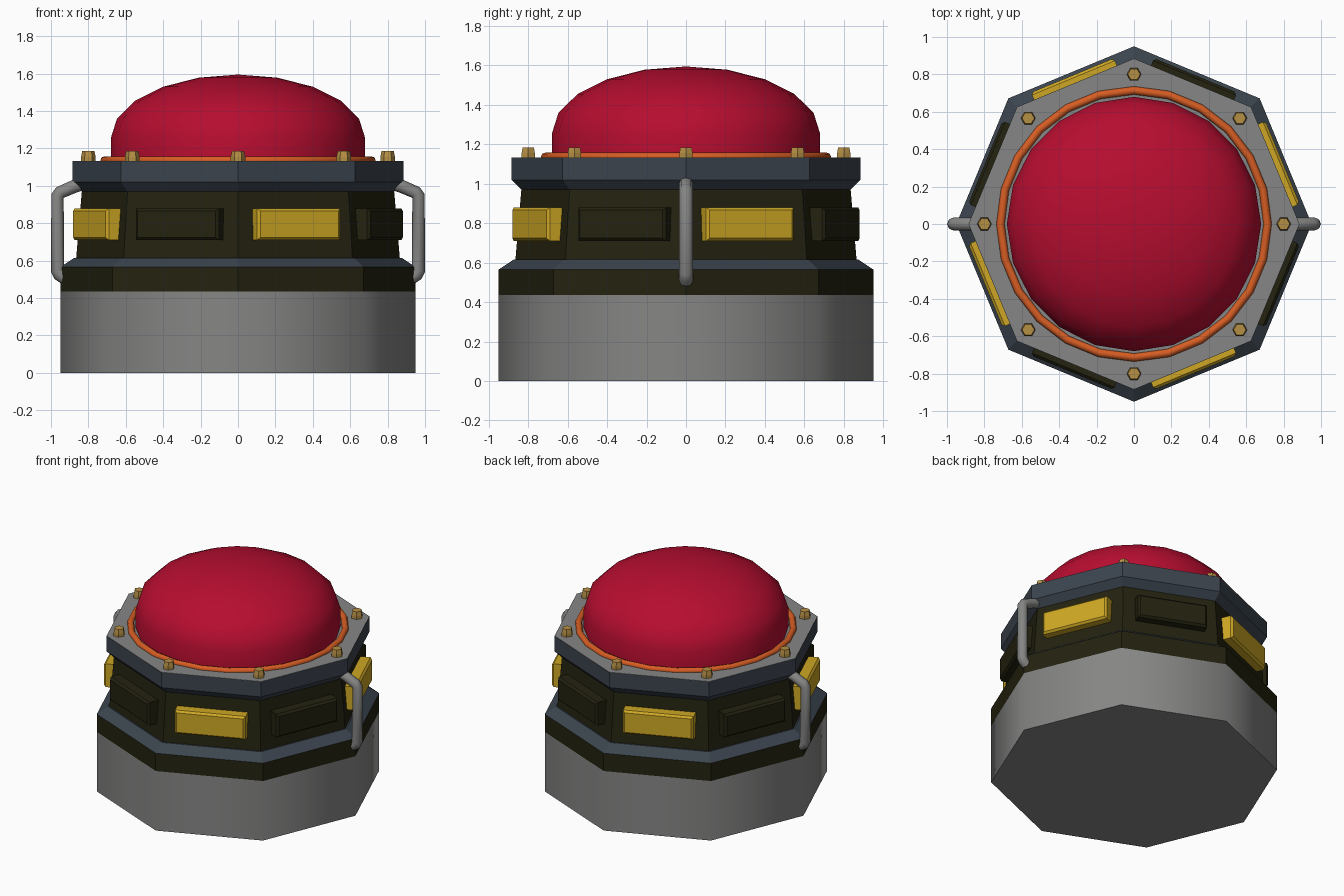
import bpy, bmesh, math
from mathutils import Matrix

if "Cube" in bpy.data.objects:
    bpy.data.objects.remove(bpy.data.objects["Cube"], do_unlink=True)


def material(name, rgb):
    m = bpy.data.materials.new(name)
    m.use_nodes = True
    m.diffuse_color = (*rgb, 1)
    m.node_tree.nodes["Principled BSDF"].inputs["Base Color"].default_value = (*rgb, 1)
    return m


GREY = material("grey metal", (0.235, 0.24, 0.232))
DARK = material("dark olive", (0.017, 0.016, 0.005))
SLATE = material("slate blue", (0.044, 0.058, 0.076))
RED = material("button red", (0.47, 0.004, 0.029))
YELLOW = material("signal yellow", (0.62, 0.39, 0.018))
ORANGE = material("orange", (0.68, 0.11, 0.017))
BRASS = material("brass", (0.47, 0.28, 0.06))


def finish(name, bm, mats, smooth=None):
    bmesh.ops.recalc_face_normals(bm, faces=bm.faces)
    me = bpy.data.meshes.new(name)
    bm.to_mesh(me)
    bm.free()
    ob = bpy.data.objects.new(name, me)
    bpy.context.collection.objects.link(ob)
    for m in mats:
        me.materials.append(m)
    if smooth:
        bpy.ops.object.select_all(action="DESELECT")
        ob.select_set(True)
        bpy.context.view_layer.objects.active = ob
        bpy.ops.object.shade_smooth_by_angle(angle=math.radians(smooth))
    return ob


def turned(name, profile, sides, mats, bands=None, smooth=None, at=(0, 0)):
    """Stack rings of (radius, z); a zero radius closes to a point."""
    bm = bmesh.new()
    rings = []
    for r, z in profile:
        count = sides if r > 0 else 1
        rings.append([bm.verts.new((at[0] + r * math.cos(math.tau * i / sides),
                                    at[1] + r * math.sin(math.tau * i / sides), z))
                      for i in range(count)])
    for b, (lo, hi) in enumerate(zip(rings, rings[1:])):
        for i in range(sides):
            j = (i + 1) % sides
            quad = [lo[i], lo[j], hi[j], hi[i]] if len(hi) > 1 else [lo[i], lo[j], hi[0]]
            bm.faces.new(quad).material_index = bands[b] if bands else 0
    bm.faces.new(rings[0])
    if len(rings[-1]) > 1:
        bm.faces.new(rings[-1])
    return finish(name, bm, mats, smooth)


# Octagonal housing
turned("base", [(0.95, 0), (0.95, 0.435)], 8, [GREY], smooth=50)
turned("body", [(0.95, 0.435), (0.95, 0.565), (0.875, 0.615), (0.865, 0.615), (0.835, 0.97)],
       8, [DARK, SLATE], bands=[0, 1, 1, 0])
turned("collar", [(0.83, 0.965), (0.885, 1.02), (0.885, 1.13)], 8, [SLATE])
turned("top_plate", [(0.884, 1.125), (0.884, 1.132)], 8, [GREY])

# Domed push button
dome = [(0.68, 1.12)]
for k in range(6):
    a = math.radians(18 * k)
    dome.append((0.68 * math.cos(a) if k < 5 else 0, 1.255 + 0.34 * math.sin(a)))
turned("button_dome", dome, 20, [RED], smooth=60)

# Orange ring round the button
bm = bmesh.new()
N, M = 24, 8
grid = []
for i in range(N):
    a = math.tau * i / N
    row = []
    for k in range(M):
        b = math.tau * k / M
        r = 0.714 + 0.022 * math.cos(b)
        row.append(bm.verts.new((r * math.cos(a), r * math.sin(a), 1.136 + 0.022 * math.sin(b))))
    grid.append(row)
for i in range(N):
    for k in range(M):
        i2, k2 = (i + 1) % N, (k + 1) % M
        bm.faces.new([grid[i][k], grid[i2][k], grid[i2][k2], grid[i][k2]])
finish("button_ring", bm, [ORANGE], smooth=60)

# Bolts on the corners and lamps on the sides
for i in range(8):
    a = math.tau * i / 8
    turned(f"bolt_{i + 1}", [(0.039, 1.125), (0.039, 1.155), (0.033, 1.185)], 6, [BRASS],
           at=(0.8 * math.cos(a), 0.8 * math.sin(a)))

    bm = bmesh.new()
    bmesh.ops.create_cube(bm, size=1)
    bmesh.ops.scale(bm, vec=(0.11, 0.48, 0.17), verts=bm.verts)
    front = [e for e in bm.edges if all(v.co.x > 0 for v in e.verts)]
    bmesh.ops.bevel(bm, geom=front, offset=0.014, segments=1, affect="EDGES")
    bmesh.ops.translate(bm, vec=(0.805, 0, 0.795), verts=bm.verts)
    bmesh.ops.rotate(bm, cent=(0, 0, 0), verts=bm.verts,
                     matrix=Matrix.Rotation(a + math.tau / 16, 3, "Z"))
    finish(f"lamp_{i + 1}", bm, [DARK if i % 2 else YELLOW])

# Side handles: a tube swept along a bent path
path = [(0.82, 1.015), (0.875, 0.997), (0.95, 0.965), (0.965, 0.945),
        (0.965, 0.545), (0.955, 0.525), (0.90, 0.49)]
for side, sx in (("left", 1), ("right", -1)):
    cu = bpy.data.curves.new(f"{side}_handle_path", "CURVE")
    cu.dimensions = "3D"
    cu.bevel_depth = 0.035
    cu.bevel_resolution = 2
    cu.use_fill_caps = True
    sp = cu.splines.new("POLY")
    sp.points.add(len(path) - 1)
    for p, (x, z) in zip(sp.points, path):
        p.co = (sx * x, 0, z, 1)
    cu.materials.append(GREY)
    ob = bpy.data.objects.new(f"{side}_handle", cu)
    bpy.context.collection.objects.link(ob)
    sp.use_smooth = True
